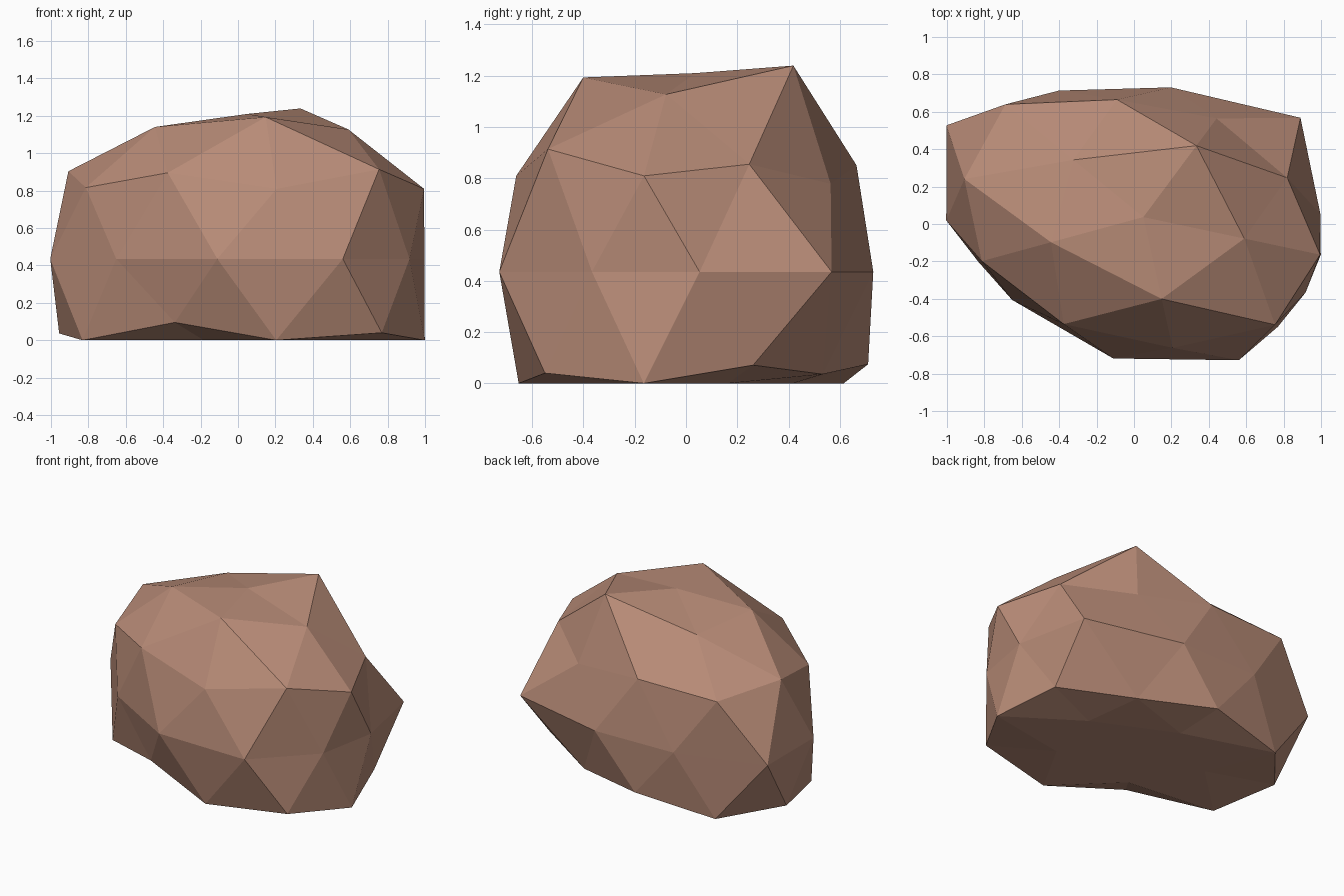
import bpy
import bmesh
from math import atan2, degrees, radians
from mathutils import Matrix, Vector

# Remove the default cube
cube = bpy.data.objects.get("Cube")
if cube:
    bpy.data.objects.remove(cube, do_unlink=True)

# Bulge of the stone per ring, top to bottom, anticlockwise within each ring
BULGE = [
    [1.0],                               # crown
    [1.05, 1.22, 1.01, 1.07, 1.15],      # around the crown
    [1.03, 1.02, 1.15, 1.13, 1.175],     # upper shoulder
    [1.08, .99, 1.17, 1.1, 1.08],        # lower shoulder
    [.97, 1.21, 1, .99, 1.19, 1.08, 1.01, 1.09, 1.12, .98],  # waist
    [1.05, 1.04, 1.15, .98, 1.14],       # upper foot
    [1.14, .98, 1.18, 1.18, 1.12],       # lower foot
    [1.0] * 5,                           # underside
    [1.0],                               # underside centre
]
CENTRE = Vector((.05, .037, .435))


def ring_order(vert):
    """Sort by height, then by angle around the vertical axis."""
    angle = round(degrees(atan2(vert.co.y, vert.co.x))) % 360
    return -round(vert.co.z, 2), angle


def make_material(name, colour):
    material = bpy.data.materials.new(name)
    material.use_nodes = True
    material.diffuse_color = colour
    bsdf = next(n for n in material.node_tree.nodes if n.type == 'BSDF_PRINCIPLED')
    bsdf.inputs["Base Color"].default_value = colour
    bsdf.inputs["Roughness"].default_value = 0.9
    return material


# Faceted ball, bulged outwards, squashed, turned and cut flat on the ground
bm = bmesh.new()
bmesh.ops.create_icosphere(bm, subdivisions=2, radius=1)
squash = Matrix.Rotation(radians(-12), 3, 'Z') @ Matrix.Diagonal((1, .709, .775))
radii = [r for ring in BULGE for r in ring]
for vert, radius in zip(sorted(bm.verts, key=ring_order), radii):
    vert.co = CENTRE + squash @ (vert.co * radius)
    vert.co.z = max(vert.co.z, 0)
for face in bm.faces:
    face.smooth = False

mesh = bpy.data.meshes.new("boulder")
bm.to_mesh(mesh)
bm.free()
mesh.materials.append(make_material("reddish brown stone", (.48, .26, .185, 1)))
boulder = bpy.data.objects.new("boulder", mesh)
bpy.context.collection.objects.link(boulder)
